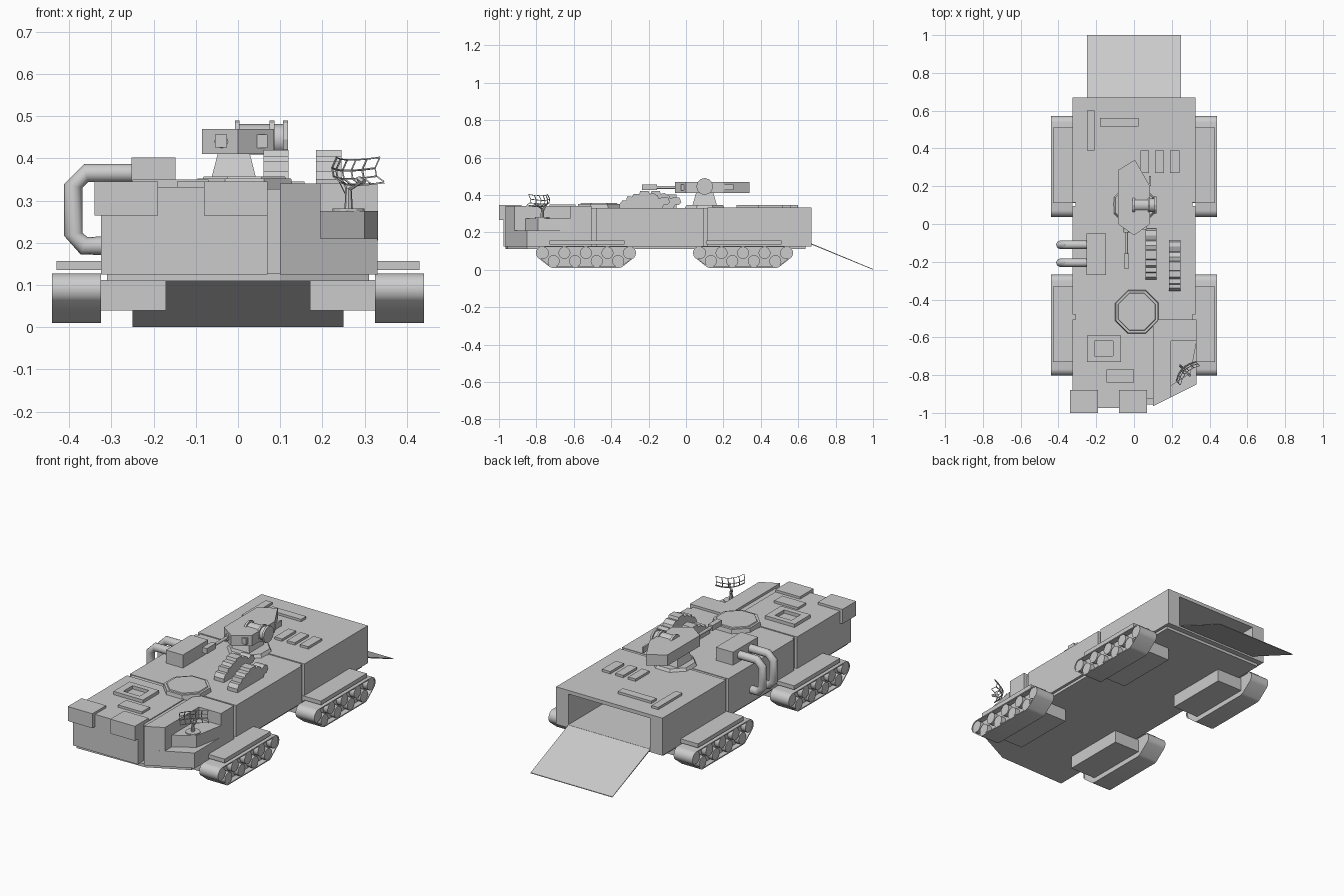
import bpy, bmesh, math
from mathutils import Vector, Matrix

if "Cube" in bpy.data.objects:
    bpy.data.objects.remove(bpy.data.objects["Cube"])


def finish(name, bm, smooth=False):
    bmesh.ops.recalc_face_normals(bm, faces=bm.faces)
    me = bpy.data.meshes.new(name)
    bm.to_mesh(me)
    bm.free()
    ob = bpy.data.objects.new(name, me)
    bpy.context.collection.objects.link(ob)
    if smooth:
        bpy.ops.object.select_all(action='DESELECT')
        ob.select_set(True)
        bpy.context.view_layer.objects.active = ob
        bpy.ops.object.shade_smooth_by_angle(angle=math.radians(40))
    return ob


def loft(name, rings, smooth=False, closed=False):
    """Skin matching rings of points; closed joins the last ring to the first."""
    bm = bmesh.new()
    vs = [[bm.verts.new(p) for p in r] for r in rings]
    n = len(rings[0])
    for a, b in zip(vs, vs[1:] + (vs[:1] if closed else [])):
        for i in range(n):
            bm.faces.new((a[i], a[(i + 1) % n], b[(i + 1) % n], b[i]))
    if not closed:
        bm.faces.new(vs[0])
        bm.faces.new(vs[-1])
    return finish(name, bm, smooth)


def plan(name, pts, z0, z1):
    return loft(name, [[(x, y, z) for x, y in pts] for z in (z0, z1)])


def side(name, pts, x0, x1, smooth=False):
    return loft(name, [[(x, y, z) for y, z in pts] for x in (x0, x1)], smooth)


def box(name, x0, x1, y0, y1, z0, z1):
    return plan(name, [(x0, y0), (x1, y0), (x1, y1), (x0, y1)], z0, z1)


def rod(name, a, b, r0, r1=None, n=12, turn=0.0, smooth=False):
    a, b = Vector(a), Vector(b)
    q = (b - a).to_track_quat('Z', 'Y')
    def ring(c, r):
        return [c + q @ Vector((r * math.cos(turn + 2 * math.pi * i / n),
                                r * math.sin(turn + 2 * math.pi * i / n), 0)) for i in range(n)]
    return loft(name, [ring(a, r0), ring(b, r0 if r1 is None else r1)], smooth)


# Hull core and belly plate
plan("hull_core", [(-.31, -.95), (.15, -.92), (.15, -.55), (.31, -.55), (.31, .13), (-.31, .13)], .12, .327)
plan("belly_plate", [(-.31, -.965), (.1, -.955), (.31, -.85), (.31, .64), (-.31, .64)], .11, .127)

# Front hull, left and right of the centre groove
box("front_left_hull", -.325, .07, -.975, -.505, .125, .332)
plan("front_right_base", [(.1, -.965), (.33, -.85), (.33, -.505), (.1, -.505)], .125, .21)
plan("front_right_hull", [(.1, -.965), (.195, -.917), (.195, -.62), (.33, -.62), (.33, -.505), (.1, -.505)], .21, .34)
plan("antenna_platform", [(.19, -.86), (.30, -.79), (.332, -.62), (.19, -.62)], .205, .275)
for x in (-.34, -.08):
    box("bow_box", x, x + .15, -1.0, -.88, .265, .345)

# Middle hull and hollow rear hull
box("middle_hull", -.325, .325, -.48, .095, .125, .33)
box("rear_roof", -.325, .325, .115, .67, .312, .332)
box("rear_floor", -.325, .325, .115, .67, .125, .142)
for s in (-1, 1):
    a, b = sorted((s * .25, s * .325))
    box("rear_wall", a, b, .115, .67, .142, .312)
side("loading_ramp", [(.665, .137), (.665, .143), (1.0, .004), (1.0, 0)], -.25, .25)


# Track units
def track_outline(yc, r, n=36):
    cs = [(-.23, .09), (.23, .09), (-.175, .047), (.175, .047)]
    out = []
    for i in range(n):
        t = 2 * math.pi * (i + .5) / n
        d = (math.cos(t), math.sin(t))
        c = max(cs, key=lambda c: c[0] * d[0] + c[1] * d[1])
        out.append((yc + c[0] + r * d[0], c[1] + r * d[1]))
    return out


for s in (-1, 1):
    for yc in (-.535, .305):
        outer, inner = track_outline(yc, .037), track_outline(yc, .031)
        loft("track_belt", [[(s * x, y, z) for y, z in o] for x, o in
                            ((.325, outer), (.44, outer), (.44, inner), (.325, inner))], True, True)
        side("track_body", inner, s * .328, s * .41)
        for i in range(9):
            y, z = yc - .23 + .0575 * i, (.09 if i % 2 == 0 else .046)
            rod("road_wheel", (s * .40, y, z), (s * .437, y, z), .032, n=16, smooth=True)
        a, b = sorted((s * .31, s * .43))
        box("track_guard", a, b, yc - .195, yc + .205, .135, .157)
        a, b = sorted((s * .17, s * .33))
        box("track_mount", a, b, yc - .18, yc + .18, .04, .112)

# Roof hatches and plates
rod("front_turret_ring", (.015, -.465, .325), (.015, -.465, .352), .125, .12, 8, math.pi / 8)
rod("front_turret_cap", (.015, -.465, .35), (.015, -.465, .357), .108, .104, 8, math.pi / 8)
for b in ((-.25, -.07, -.73, -.70), (-.25, -.07, -.62, -.59), (-.25, -.21, -.70, -.62), (-.11, -.07, -.70, -.62)):
    box("hatch_frame", *b, .33, .35)
for b in ((-.145, 0, -.84, -.77), (-.25, -.21, .39, .60), (-.18, .025, .515, .56),
          (.035, .08, .27, .39), (.11, .158, .27, .39), (.19, .24, .27, .39)):
    box("roof_plate", *b, .33, .345)

# Exhaust housing and pipes
box("exhaust_housing", -.252, -.148, -.27, -.05, .33, .402)
path = [(-.25, .365), (-.36, .365), (-.39, .335), (-.39, .22), (-.365, .193), (-.32, .193)]
for yc in (-.11, -.205):
    rings = []
    for i, p in enumerate(path):
        d = (Vector(path[min(i + 1, 5)]) - Vector(path[max(i - 1, 0)])).normalized()
        rings.append([(p[0] - d[1] * .022 * math.cos(t), yc + .022 * math.sin(t), p[1] + d[0] * .022 * math.cos(t))
                      for t in [2 * math.pi * k / 14 for k in range(14)]])
    loft("exhaust_pipe", rings, True)

# Stepped launcher arches on the right of the roof
arch = [(-.135, .325), (-.135, .35), (-.12, .37), (-.10, .37), (-.095, .392), (-.07, .39), (-.06, .405),
        (-.03, .405), (-.025, .42), (.02, .42), (.025, .405), (.045, .41), (.07, .395), (.075, .38),
        (.10, .39), (.125, .385), (.135, .36), (.12, .345), (.10, .345), (.09, .325)]
for x, yc in ((.06, -.16), (.185, -.22)):
    side("launcher_arch", [(yc + y, z) for y, z in arch], x, x + .06)

# Rear gun turret
rod("turret_base", (0, .10, .325), (0, .10, .347), .118, .105, 8, math.pi / 8)
loft("turret_pedestal", [[(-.01 + u * hx, .10 + v * hy, z) for u, v in ((-1, -1), (1, -1), (1, 1), (-1, 1))]
                         for hx, hy, z in ((.055, .065, .345), (.037, .045, .415))])
plan("turret_body", [(-.085, 0), (0, -.06), (.085, 0), (.085, .20), (.005, .34), (-.085, .285)], .41, .47)
rod("turret_drum", (-.005, .10, .445), (.115, .10, .445), .036, n=16, smooth=True)
for x in (-.007, .075, .107):
    rod("drum_flange", (x, .10, .445), (x + .011, .10, .445), .045, n=12)
box("sight_frame", .015, .07, -.028, .02, .424, .457)
box("side_window", .08, .089, .20, .255, .425, .457)
rod("gun_collar", (-.04, -.045, .44), (-.04, .02, .44), .016)
rod("gun_barrel", (-.04, -.22, .44), (-.04, 0, .44), .008)
box("gun_muzzle", -.054, -.026, -.235, -.155, .426, .456)

# Lattice antenna: stand and curved wire dish
cx, cy = .262, -.768
rod("antenna_foot", (cx, cy, .274), (cx, cy, .281), .038, n=12)
rod("antenna_mast", (cx, cy, .28), (cx, cy, .33), .010, .007, n=8)
rod("antenna_strut", (cx, cy, .31), (cx - .02, cy + .02, .35), .006, n=6)
bm = bmesh.new()
bmesh.ops.create_grid(bm, x_segments=5, y_segments=3, size=.5)
for v in bm.verts:
    u, w = v.co.x, v.co.y
    v.co = Vector((u * .145, -.10 * (u * u + w * w), w * .062))
bmesh.ops.transform(bm, verts=bm.verts, matrix=Matrix.Translation((cx - .005, cy + .005, .36))
                    @ Matrix.Rotation(math.radians(45), 4, 'Z') @ Matrix.Rotation(math.radians(-15), 4, 'X'))
dish = finish("antenna_dish", bm)
wire = dish.modifiers.new("lattice", 'WIREFRAME')
wire.thickness = .005
rod("antenna_feed_arm", (cx, cy, .325), (cx + .03, cy - .03, .345), .004, n=6)
rod("antenna_feed", (cx + .024, cy - .024, .352), (cx + .036, cy - .036, .344), .007, n=6)
